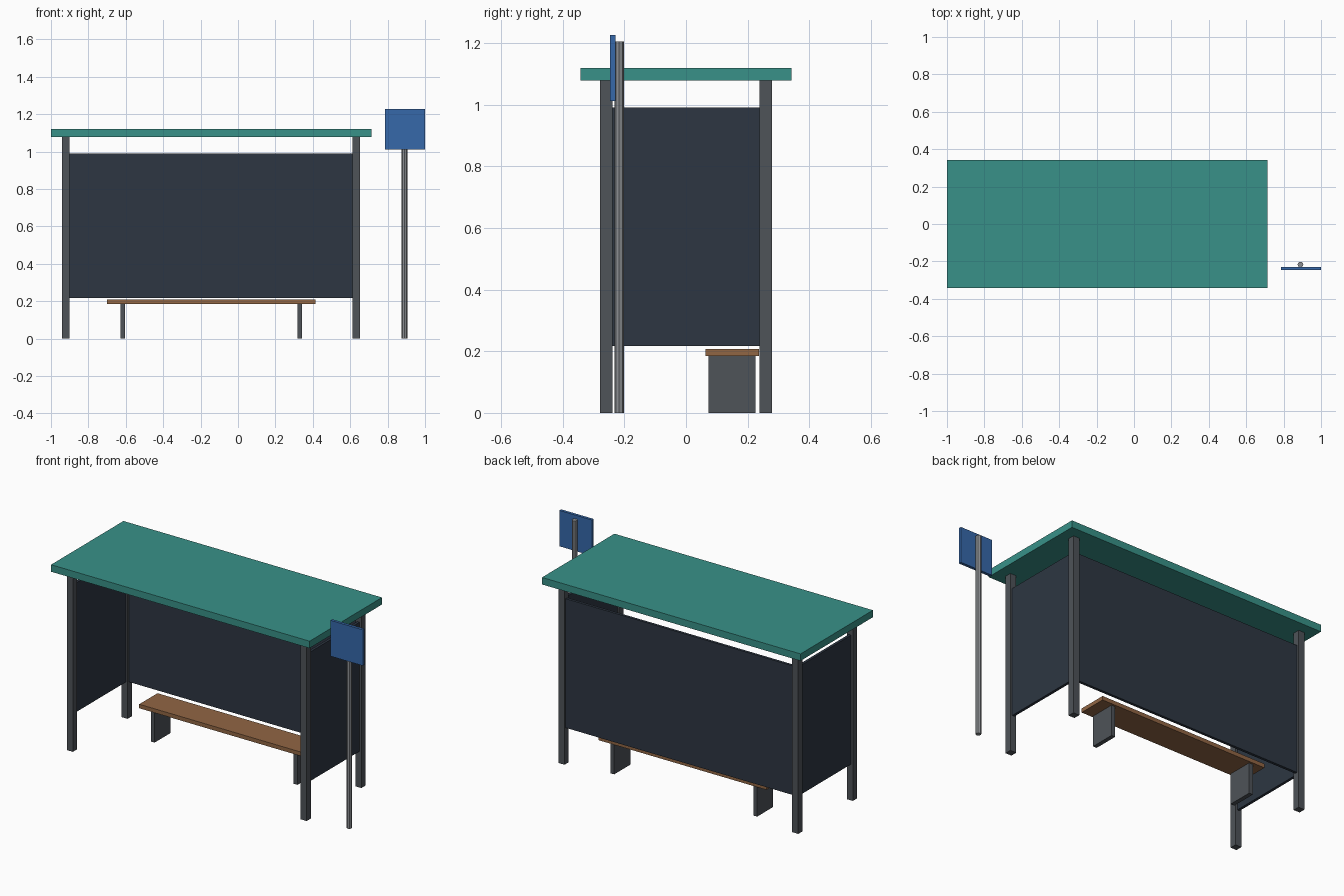
import bpy, bmesh
from mathutils import Matrix

if "Cube" in bpy.data.objects:
    bpy.data.objects.remove(bpy.data.objects["Cube"])


def material(name, rgb):
    """Flat material from 0-255 display values."""
    lin = []
    for c in rgb:
        c /= 255
        lin.append(c / 12.92 if c <= 0.04045 else ((c + 0.055) / 1.055) ** 2.4)
    m = bpy.data.materials.new(name)
    m.diffuse_color = (*lin, 1)
    m.use_nodes = True
    m.node_tree.nodes["Principled BSDF"].inputs["Base Color"].default_value = m.diffuse_color
    return m


TEAL = material("roof teal", (56, 145, 136))
STEEL = material("dark steel", (78, 83, 88))
PANEL = material("dark panel", (45, 54, 66))
WOOD = material("bench wood", (145, 102, 68))
BLUE = material("sign blue", (54, 104, 170))
GREY = material("pole grey", (140, 143, 147))


def finish(name, bm, mat):
    me = bpy.data.meshes.new(name)
    bm.to_mesh(me)
    bm.free()
    me.materials.append(mat)
    ob = bpy.data.objects.new(name, me)
    bpy.context.collection.objects.link(ob)


def box(name, x, y, z, mat):
    """Box from (min, max) ranges on each axis."""
    bm = bmesh.new()
    size = [r[1] - r[0] for r in (x, y, z)]
    mid = [(r[0] + r[1]) / 2 for r in (x, y, z)]
    bmesh.ops.create_cube(bm, size=1, matrix=Matrix.Translation(mid) @ Matrix.Diagonal((*size, 1)))
    finish(name, bm, mat)


# Roof slab
box("roof", (-1.0, 0.715), (-0.343, 0.343), (1.078, 1.12), TEAL)

# Four corner posts
LEFT, RIGHT, DEPTH, H = -0.92, 0.631, 0.259, 0.02
for sx, px in (("left", LEFT), ("right", RIGHT)):
    for sy, py in (("front", -DEPTH), ("back", DEPTH)):
        box(f"{sy}_{sx}_post", (px - H, px + H), (py - H, py + H), (0, 1.078), STEEL)

# Wall panels between the posts
T = 0.008
box("back_panel", (LEFT + H, RIGHT - H), (DEPTH - T, DEPTH + T), (0.217, 0.991), PANEL)
for sx, px in (("left", LEFT), ("right", RIGHT)):
    box(f"{sx}_panel", (px - T, px + T), (-DEPTH + H, DEPTH - H), (0.217, 0.991), PANEL)

# Bench
box("bench_seat", (-0.70, 0.415), (0.064, 0.237), (0.184, 0.208), WOOD)
for sx, px in (("left", -0.617), ("right", 0.331)):
    box(f"{sx}_bench_leg", (px - 0.0125, px + 0.0125), (0.073, 0.225), (0, 0.184), STEEL)

# Sign pole and board
bm = bmesh.new()
bmesh.ops.create_cone(bm, cap_ends=True, segments=8, radius1=0.0155, radius2=0.0155,
                      depth=1.205, matrix=Matrix.Translation((0.89, -0.217, 0.6025)))
finish("sign_pole", bm, GREY)
box("sign_board", (0.785, 1.0), (-0.246, -0.229), (1.012, 1.227), BLUE)
